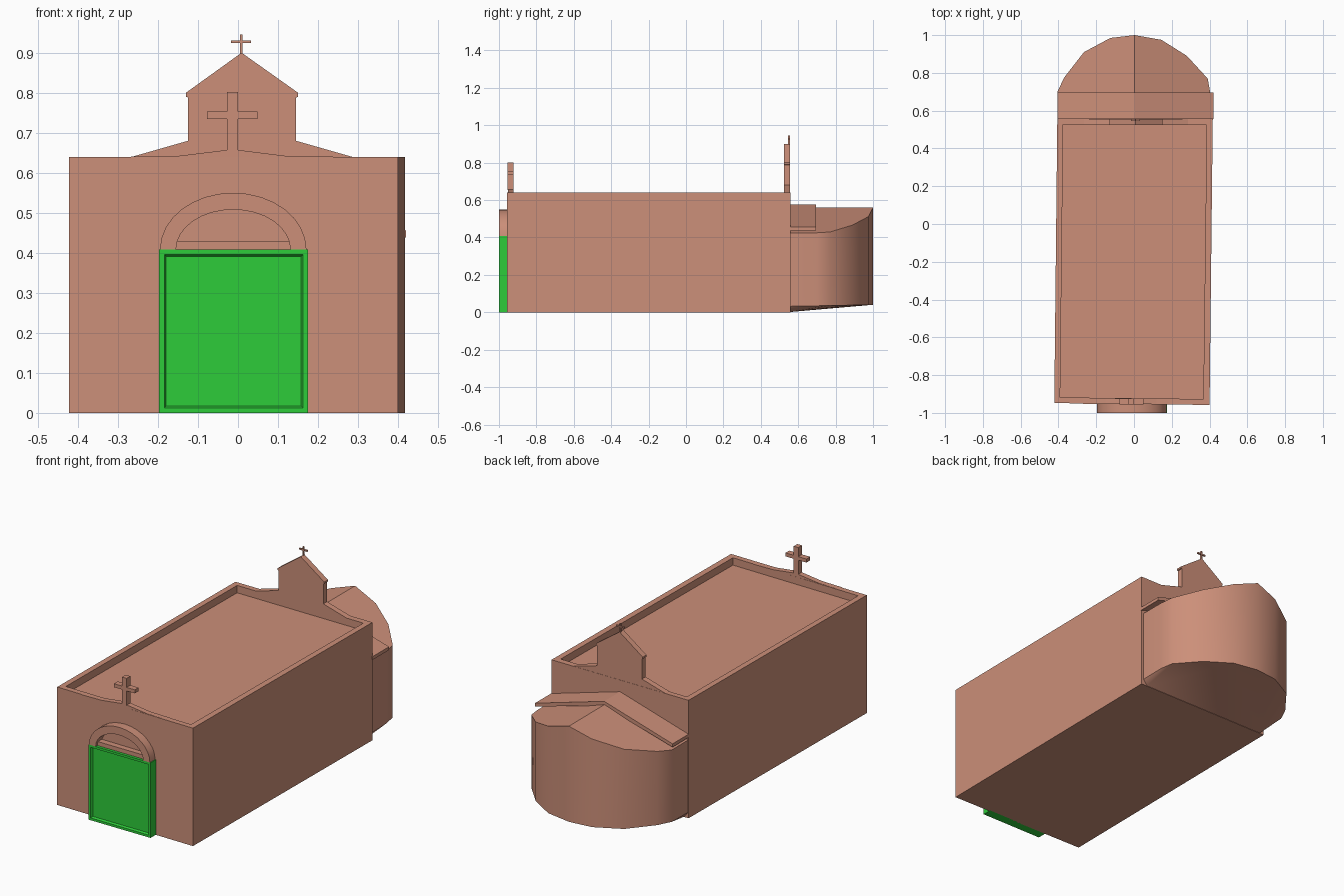
import bpy, bmesh, math

if "Cube" in bpy.data.objects:
    bpy.data.objects.remove(bpy.data.objects["Cube"])


def material(name, rgb):
    m = bpy.data.materials.new(name)
    m.diffuse_color = (*rgb, 1)
    m.use_nodes = True
    m.node_tree.nodes["Principled BSDF"].inputs["Base Color"].default_value = m.diffuse_color
    return m


CLAY = material("clay plaster", (0.604, 0.275, 0.191))
GREEN = material("door green", (0.027, 0.604, 0.042))


def finish(name, bm, mat, smooth=None):
    bmesh.ops.recalc_face_normals(bm, faces=bm.faces)
    me = bpy.data.meshes.new(name)
    bm.to_mesh(me)
    bm.free()
    ob = bpy.data.objects.new(name, me)
    bpy.context.collection.objects.link(ob)
    me.materials.append(mat)
    if smooth:
        bpy.ops.object.select_all(action='DESELECT')
        ob.select_set(True)
        bpy.context.view_layer.objects.active = ob
        bpy.ops.object.shade_smooth_by_angle(angle=math.radians(smooth))
    return ob


def prism(name, profile, y0, y1, mat=CLAY, smooth=None):
    """Extrude an x-z outline along y."""
    bm = bmesh.new()
    a = [bm.verts.new((x, y0, z)) for x, z in profile]
    b = [bm.verts.new((x, y1, z)) for x, z in profile]
    bm.faces.new(a)
    bm.faces.new(b[::-1])
    n = len(a)
    for i in range(n):
        j = (i + 1) % n
        bm.faces.new((a[i], b[i], b[j], a[j]))
    return finish(name, bm, mat, smooth)


def cross(name, x, z0, z1, w, arm, az0, az1, y0, y1):
    h = w / 2
    prism(name, [(x - h, z0), (x + h, z0), (x + h, az0), (x + arm, az0), (x + arm, az1),
                 (x + h, az1), (x + h, z1), (x - h, z1), (x - h, az1), (x - arm, az1),
                 (x - arm, az0), (x - h, az0)], y0, y1)


# Nave: slightly skewed box with a parapet around a sunken roof deck
outer = [(-0.422, -0.948), (0.40, -0.958), (0.417, 0.558), (-0.406, 0.558)]
inner = [(-0.391, -0.918), (0.367, -0.927), (0.385, 0.525), (-0.375, 0.528)]
bm = bmesh.new()
rings = [[bm.verts.new((x, y, z)) for x, y in pts]
         for pts, z in ((outer, 0), (outer, 0.64), (inner, 0.64), (inner, 0.60))]
for lo, hi in zip(rings, rings[1:]):
    for i in range(4):
        j = (i + 1) % 4
        bm.faces.new((lo[i], lo[j], hi[j], hi[i]))
bm.faces.new(rings[0])
bm.faces.new(rings[3])
finish("nave", bm, CLAY)

# Front parapet swell and its cross
prism("front_parapet", [(-0.27, 0.64), (0.24, 0.64), (0.12, 0.642), (0.0, 0.657),
                        (-0.028, 0.657), (-0.15, 0.642)], -0.953, -0.923)
cross("front_cross", -0.014, 0.655, 0.802, 0.028, 0.063, 0.734, 0.753, -0.955, -0.923)

# Rear gable wall and its small cross
prism("rear_gable", [(-0.265, 0.64), (0.285, 0.64), (0.145, 0.68), (0.145, 0.788),
                     (0.15, 0.79), (0.15, 0.80), (0.009, 0.90), (-0.13, 0.80),
                     (-0.13, 0.79), (-0.125, 0.788), (-0.125, 0.68)], 0.525, 0.557)
cross("rear_cross", 0.008, 0.895, 0.945, 0.007, 0.025, 0.924, 0.931, 0.546, 0.555)

# Apse: rounded end with a gabled roof and slightly raised underside
arc = [(-0.404, 0.55), (-0.405, 0.70), (-0.37, 0.775), (-0.265, 0.91), (-0.125, 0.985),
       (0.003, 1.0), (0.145, 0.975), (0.28, 0.89), (0.39, 0.77), (0.403, 0.70), (0.404, 0.55)]
bm = bmesh.new()
for x, y in arc:
    bm.verts.new((x, y, 0.56 - 0.335 * abs(x)))
    bm.verts.new((x, y, 0.032 + 0.018 * (y - 0.55)))
for p in ((0.003, 0.55, 0.56), (-0.38, 0.55, 0.001), (0.38, 0.55, 0.001)):
    bm.verts.new(p)
bmesh.ops.convex_hull(bm, input=bm.verts)
bmesh.ops.dissolve_limit(bm, angle_limit=0.02, verts=bm.verts, edges=bm.edges)
finish("apse", bm, CLAY, 34)

# Raised roof slab between nave and apse
prism("apse_roof_slab", [(-0.406, 0.438), (0.005, 0.553), (0.42, 0.438), (0.42, 0.456),
                         (0.005, 0.577), (-0.406, 0.456)], 0.555, 0.695)

# Door: box with a framed, recessed panel
bm = bmesh.new()
bmesh.ops.create_cube(bm, size=1)
for v in bm.verts:
    v.co = (-0.011 + v.co.x * 0.372, -0.974 + v.co.y * 0.052, 0.204 + v.co.z * 0.408)
bm.normal_update()
front = [f for f in bm.faces if f.normal.y < -0.9]
bmesh.ops.inset_region(bm, faces=front, thickness=0.018)
bmesh.ops.inset_region(bm, faces=front, thickness=0.007, depth=-0.012)
finish("door", bm, GREEN)

# Arch ring over the door, with a lintel inside it
N = 16


def half_ellipse(rx, rz):
    return [(-0.012 + rx * math.cos(math.pi * i / N), 0.408 + rz * math.sin(math.pi * i / N))
            for i in range(N + 1)]


prism("door_arch", half_ellipse(0.183, 0.142) + half_ellipse(0.143, 0.1)[::-1],
      -1.0, -0.95, smooth=30)
prism("lintel", [(-0.155, 0.408), (0.131, 0.408), (0.128, 0.43), (-0.152, 0.43)], -0.985, -0.95)
